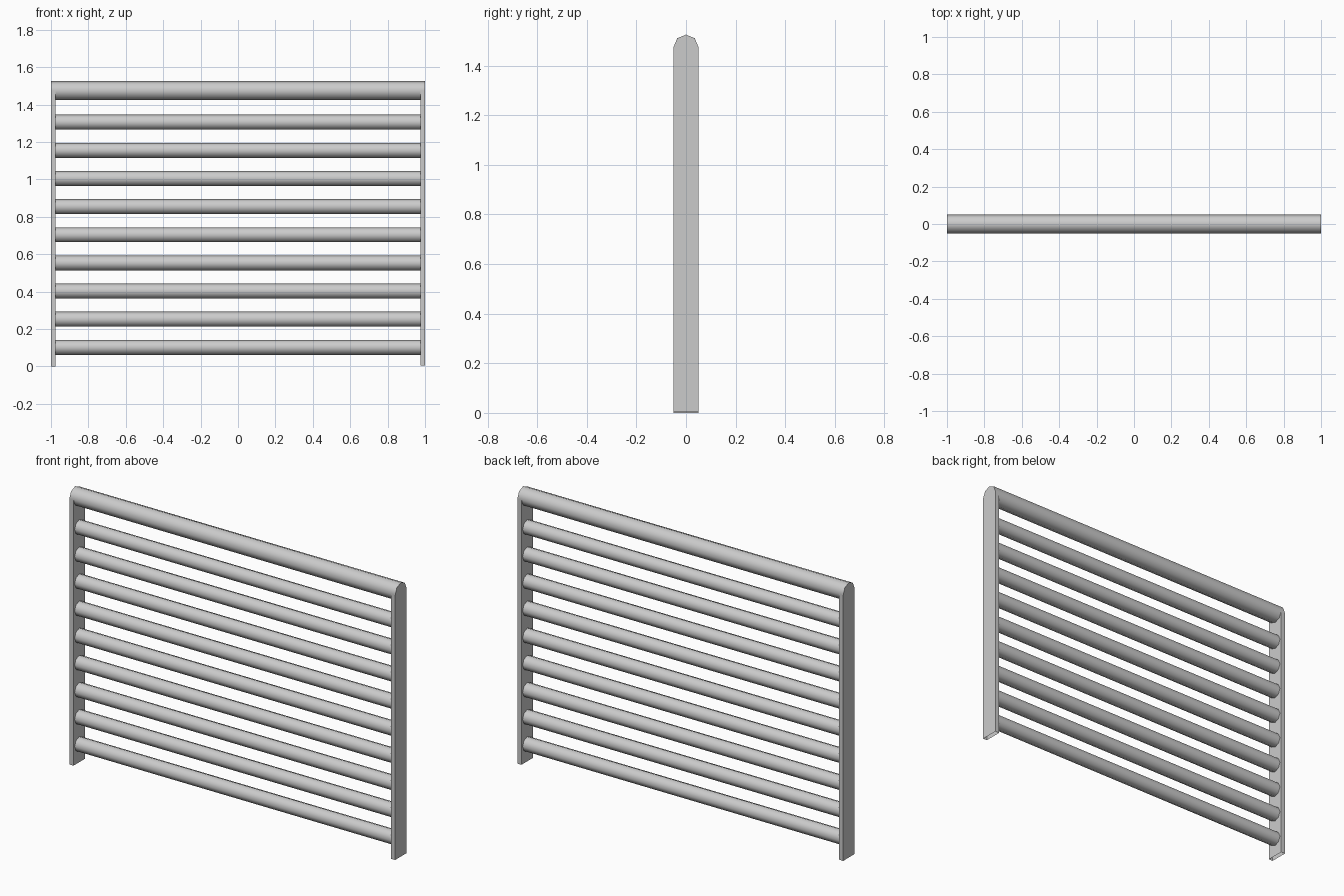
import bpy, math

if "Cube" in bpy.data.objects:
    bpy.data.objects.remove(bpy.data.objects["Cube"])

RAIL_R, RAIL_Z = 0.05, 1.475
BAR_R, BAR_COUNT = 0.04, 9
INNER_X, OUTER_X = 0.975, 1.0


def add_mesh(name, verts, faces):
    mesh = bpy.data.meshes.new(name)
    mesh.from_pydata(verts, [], faces)
    mesh.update()
    obj = bpy.data.objects.new(name, mesh)
    bpy.context.collection.objects.link(obj)
    return obj


def ring(r, z):
    """Octagon in the y-z plane with a corner at the top."""
    return [(r * math.cos(i * math.pi / 4), z + r * math.sin(i * math.pi / 4)) for i in range(8)]


def add_tube(name, r, z, half):
    """Open-ended eight-sided tube along x with smooth sides."""
    pts = ring(r, z)
    verts = [(-half, *p) for p in pts] + [(half, *p) for p in pts]
    faces = [(i, (i + 1) % 8, 8 + (i + 1) % 8, 8 + i) for i in range(8)]
    obj = add_mesh(name, verts, faces)
    for p in obj.data.polygons:
        p.use_smooth = True


def add_post(name, side, z0):
    """Flat hollow post, open underneath, its outer face rounded to close the rail."""
    w, xi, xo = RAIL_R, side * INNER_X, side * OUTER_X
    arch = ring(RAIL_R, RAIL_Z)[:5]
    verts = [(xi, w, z0), (xi, w, RAIL_Z), (xi, -w, RAIL_Z), (xi, -w, z0),
             (xo, -w, z0), (xo, w, z0)] + [(xo, *p) for p in arch]
    faces = [(0, 3, 2, 1),                 # inner face
             (4, 5, 6, 7, 8, 9, 10),       # outer face with arch
             (5, 0, 1, 6),                 # back edge
             (3, 4, 10, 2)]                # front edge
    if side < 0:
        faces = [f[::-1] for f in faces]
    add_mesh(name, verts, faces)


# Side posts
add_post("left_post", -1, 0.0)
add_post("right_post", 1, 0.005)

# Thick top rail
add_tube("top_rail", RAIL_R, RAIL_Z, OUTER_X)

# Evenly spaced crossbars
for i in range(BAR_COUNT):
    add_tube(f"crossbar_{i + 1}", BAR_R, 0.102 + i * 0.1505, INNER_X)
